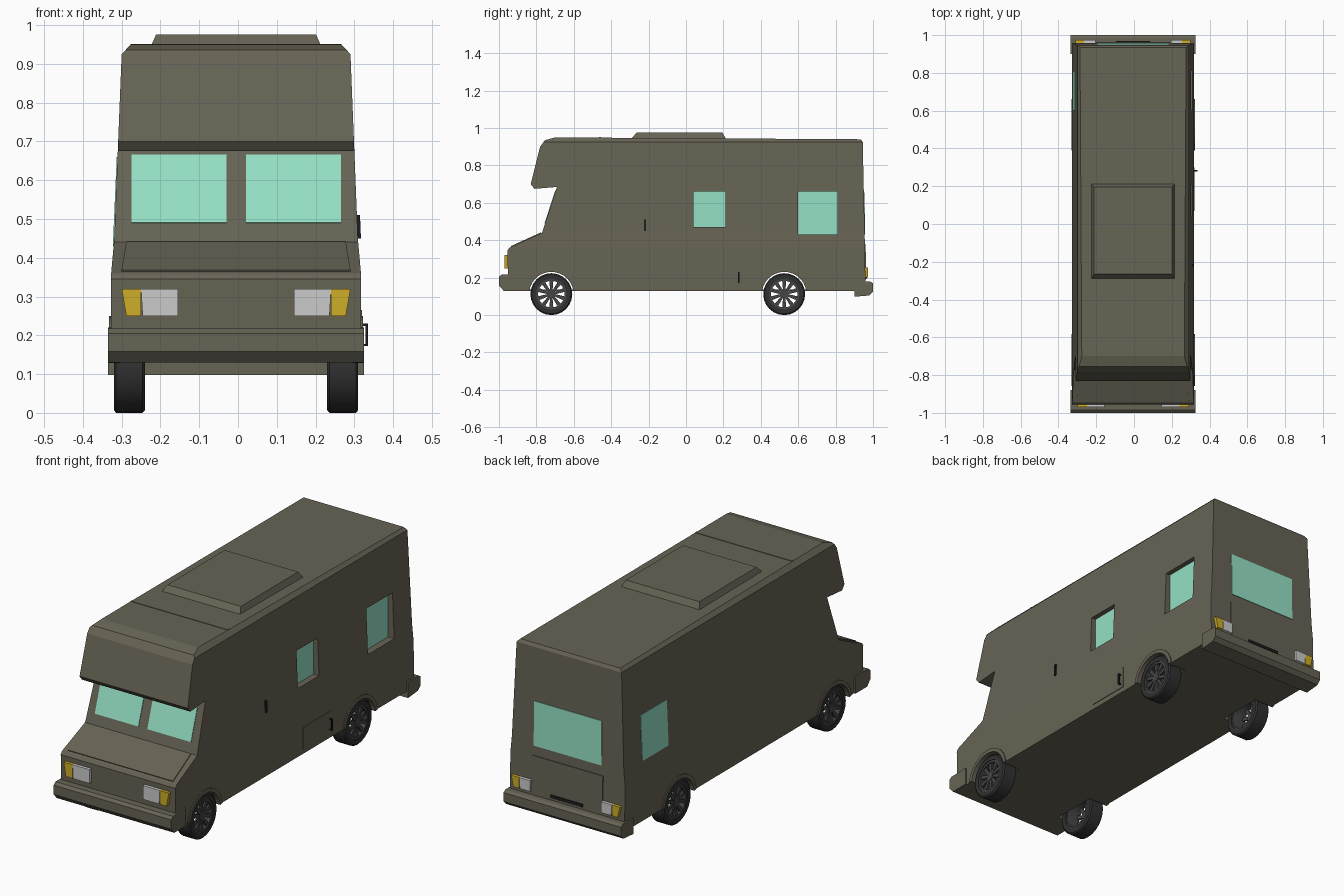
import bpy, bmesh, math
from mathutils import Vector, Matrix

if "Cube" in bpy.data.objects:
    bpy.data.objects.remove(bpy.data.objects["Cube"])

CX = -0.005  # body centre line; the side handle sticks out on one side


def material(name, rgb):
    m = bpy.data.materials.new(name)
    m.use_nodes = True
    m.diffuse_color = (*rgb, 1)
    m.node_tree.nodes["Principled BSDF"].inputs["Base Color"].default_value = (*rgb, 1)
    return m


OLIVE = material("olive paint", (0.135, 0.125, 0.09))
GLASS = material("mint glass", (0.30, 0.75, 0.56))
YELLOW = material("amber lens", (0.62, 0.43, 0.02))
WHITE = material("clear lens", (0.6, 0.6, 0.6))
TYRE = material("tyre rubber", (0.03, 0.03, 0.031))
RIM = material("rim grey", (0.06, 0.06, 0.062))
BLACK = material("black trim", (0.012, 0.012, 0.012))


def finish(name, bm, mat):
    bmesh.ops.recalc_face_normals(bm, faces=bm.faces)
    me = bpy.data.meshes.new(name)
    bm.to_mesh(me)
    bm.free()
    ob = bpy.data.objects.new(name, me)
    ob.data.materials.append(mat)
    ob.location.x = CX
    bpy.context.collection.objects.link(ob)
    return ob


def extrude_outline(bm, points, offset):
    a = [bm.verts.new(p) for p in points]
    b = [bm.verts.new(Vector(p) + Vector(offset)) for p in points]
    bm.faces.new(a)
    bm.faces.new(b[::-1])
    for i in range(len(a)):
        j = (i + 1) % len(a)
        bm.faces.new((a[j], a[i], b[i], b[j]))


def prism(name, profile, half, mat):
    """Side profile (y, z) extruded across the width."""
    bm = bmesh.new()
    extrude_outline(bm, [(-half, y, z) for y, z in profile], (2 * half, 0, 0))
    return finish(name, bm, mat)


def plate(name, corners, out, t, mat):
    """Thin panel lying on a surface, raised by t along out."""
    bm = bmesh.new()
    n = Vector(out).normalized()
    extrude_outline(bm, [Vector(c) - n * 0.004 for c in corners], n * (t + 0.004))
    return finish(name, bm, mat)


def box(name, lo, hi, mat):
    bm = bmesh.new()
    extrude_outline(bm, [(lo[0], lo[1], lo[2]), (hi[0], lo[1], lo[2]),
                         (hi[0], hi[1], lo[2]), (lo[0], hi[1], lo[2])], (0, 0, hi[2] - lo[2]))
    return finish(name, bm, mat)


def cut(ob, cutter):
    mod = ob.modifiers.new("cut", "BOOLEAN")
    mod.operation, mod.solver, mod.object = "DIFFERENCE", "EXACT", cutter
    bpy.context.view_layer.objects.active = ob
    bpy.ops.object.modifier_apply(modifier=mod.name)
    bpy.data.objects.remove(cutter)


def disc(name, y, z, r, x0, x1, mat, sides=32):
    ring = [(x0, y + r * math.cos(a), z + r * math.sin(a))
            for a in (2 * math.pi * i / sides for i in range(sides))]
    bm = bmesh.new()
    extrude_outline(bm, ring, (x1 - x0, 0, 0))
    return finish(name, bm, mat)


# Half width of the body at each height
WIDTHS = [(0.1, 0.322), (0.36, 0.322), (0.45, 0.314), (0.925, 0.295), (0.96, 0.262)]


def half_width(z):
    for (z0, w0), (z1, w1) in zip(WIDTHS, WIDTHS[1:]):
        if z <= z1:
            return w0 + (w1 - w0) * (z - z0) / (z1 - z0)
    return WIDTHS[-1][1]


# Body shell with tapered sides
outline = [(-0.95, 0.13), (-0.955, 0.345), (-0.945, 0.36), (-0.77, 0.44), (-0.69, 0.685),
           (-0.81, 0.675), (-0.83, 0.70), (-0.78, 0.90), (-0.755, 0.935), (-0.70, 0.95),
           (0.935, 0.94), (0.945, 0.925), (0.955, 0.45), (0.96, 0.13)]
body = prism("body", outline, 0.3, OLIVE)
bm = bmesh.new()
bm.from_mesh(body.data)
for z, _ in WIDTHS[1:-1]:
    bmesh.ops.bisect_plane(bm, geom=bm.verts[:] + bm.edges[:] + bm.faces[:],
                           plane_co=(0, 0, z), plane_no=(0, 0, 1), dist=1e-5)
for v in bm.verts:
    v.co.x = math.copysign(half_width(v.co.z), v.co.x)
bm.to_mesh(body.data)
bm.free()

# Wheel arches, floor over the axles, arch lips and wheels
R = 0.112


def wheel(label, y, s):
    x_mid = s * 0.275
    # tyre and rim barrel are turned around the axle
    for part, mat, section in (
            ("tyre", TYRE, [(-.04, .082), (-.04, .105), (-.034, R), (.034, R), (.04, .105), (.04, .082)]),
            ("rim", RIM, [(-.036, .074), (-.036, .084), (.037, .084), (.037, .071), (.025, .071)])):
        bm = bmesh.new()
        vs = [bm.verts.new((x_mid + s * x, y, R + r)) for x, r in section]
        es = [bm.edges.new((vs[i], vs[i - 1])) for i in range(len(vs))]
        bmesh.ops.spin(bm, geom=vs + es, cent=(0, y, R), axis=(1, 0, 0),
                       angle=2 * math.pi, steps=24, use_merge=True)
        bmesh.ops.remove_doubles(bm, verts=bm.verts, dist=1e-5)
        ob = finish(f"{label}_{part}", bm, mat)
        bpy.ops.object.select_all(action="DESELECT")
        ob.select_set(True)
        bpy.context.view_layer.objects.active = ob
        bpy.ops.object.shade_smooth_by_angle(angle=math.radians(30))
    # spokes
    bm = bmesh.new()
    for i in range(10):
        turn = Matrix.Rotation(2 * math.pi * i / 10, 3, "X")
        pts = [(-0.006, 0.015), (0.006, 0.015), (0.011, 0.075), (-0.011, 0.075)]
        extrude_outline(bm, [turn @ Vector((0, a, b)) + Vector((x_mid + s * 0.022, y, R))
                             for a, b in pts], (s * 0.01, 0, 0))
    finish(f"{label}_spokes", bm, RIM)
    disc(f"{label}_hub", y, R, 0.021, x_mid + s * 0.01, x_mid + s * 0.035, RIM, 16)


for end, y in (("front", -0.72), ("rear", 0.525)):
    cut(body, disc("arch_cutter", y, R, 0.12, -0.5, 0.5, OLIVE))
    box(f"{end}_axle_floor", (-0.22, y - 0.125, 0.13), (0.22, y + 0.125, 0.136), OLIVE)
    for side, s in (("left", 1), ("right", -1)):
        angles = [math.radians(8 + 164 * i / 14) for i in range(15)]
        lip = [(s * 0.305, y + r * math.cos(a), R + r * math.sin(a))
               for r, order in ((0.119, angles), (0.138, angles[::-1])) for a in order]
        plate(f"{end}_{side}_arch_lip", lip, (s, 0, 0), 0.022, OLIVE)
        wheel(f"{end}_{side}_wheel", y, s)


# Side windows: recessed on the left, flush on the right
def side_plate(name, s, y0, y1, z0, z1, t, mat):
    corners = [(s * half_width(z), y, z) for y, z in ((y0, z0), (y1, z0), (y1, z1), (y0, z1))]
    plate(name, corners, (s, 0, 0), t, mat)


for name, y0, y1, z0, z1 in (("middle", 0.04, 0.21, 0.47, 0.66), ("rear", 0.60, 0.81, 0.43, 0.66)):
    cut(body, box("window_cutter", (0.278, y0, z0), (0.5, y1, z1), OLIVE))
    box(f"{name}_left_window", (0.275, y0, z0), (0.281, y1, z1), GLASS)
side_plate("rear_right_window", -1, 0.60, 0.81, 0.43, 0.66, 0.002, GLASS)


# Windscreen panes and bonnet panel on the sloping nose
def screen_y(z):
    return -0.77 + (z - 0.44) * 0.08 / 0.245


for side, s in (("left", 1), ("right", -1)):
    plate(f"{side}_windscreen",
          [(s * x, screen_y(z), z) for x, z in ((0.025, 0.49), (0.27, 0.49), (0.27, 0.665), (0.025, 0.665))],
          (0, -0.245, 0.08), 0.003, GLASS)
plate("bonnet_panel", [(-0.295, -0.935, 0.365), (0.295, -0.935, 0.365),
                       (0.283, -0.775, 0.438), (-0.283, -0.775, 0.438)],
      (0, -0.08, 0.175), 0.004, OLIVE)

# Rear window, tailgate and plate recess trim
for name, w, z0, z1, t, mat in (("rear_window", 0.19, 0.43, 0.655, 0.003, GLASS),
                                ("tailgate", 0.20, 0.19, 0.38, 0.004, OLIVE),
                                ("tailgate_grip", 0.09, 0.195, 0.21, 0.009, BLACK)):
    rear_y = lambda z: 0.955 + (0.45 - z) * 0.018
    plate(name, [(x, rear_y(z), z) for x, z in ((-w, z0), (w, z0), (w, z1), (-w, z1))],
          (0, 1, 0), t, mat)

# Lamps, with an amber outer part
for end, d, y, z0, z1, edges in (("front", -1, -0.952, 0.25, 0.32, (0.15, 0.245, 0.295)),
                                 ("rear", 1, 0.956, 0.20, 0.255, (0.20, 0.26, 0.305))):
    for side, s in (("left", 1), ("right", -1)):
        for part, mat, a, b in (("clear", WHITE, *edges[:2]), ("amber", YELLOW, *edges[1:])):
            slant = 0.012 if part == "amber" else 0.004
            plate(f"{end}_{side}_{part}_lamp",
                  [(s * a, y, z0), (s * (b - slant), y, z0), (s * b, y, z1), (s * a, y, z1)],
                  (0, d, 0), 0.018, mat)

# Bumpers
prism("front_bumper", [(-0.88, 0.13), (-0.975, 0.13), (-1, 0.158), (-1, 0.205),
                       (-0.985, 0.217), (-0.88, 0.22)], 0.33, OLIVE)
prism("rear_bumper", [(0.90, 0.098), (0.98, 0.105), (1, 0.125), (1, 0.17),
                      (0.985, 0.18), (0.90, 0.18)], 0.33, OLIVE)

# Roof hatch with sloping edges, and roof seam
hatch = box("roof_hatch", (-0.222, -0.295, 0.94), (0.222, 0.215, 0.975), OLIVE)
for v in hatch.data.vertices:
    if v.co.z > 0.96:
        v.co.x *= 0.93
        v.co.y += 0.03 if v.co.y < 0 else -0.02
box("roof_seam", (-0.272, -0.465, 0.94), (0.272, -0.455, 0.951), OLIVE)

# Locker door and handles on the left side
side_plate("locker_door", 1, 0.07, 0.30, 0.155, 0.265, 0.003, OLIVE)
for z in (0.172, 0.224):
    box("locker_handle_mount", (0.32, 0.277, z), (0.34, 0.285, z + 0.006), BLACK)
box("locker_handle", (0.334, 0.277, 0.172), (0.34, 0.285, 0.23), BLACK)
side_plate("door_handle", 1, -0.225, -0.215, 0.45, 0.51, 0.008, BLACK)
